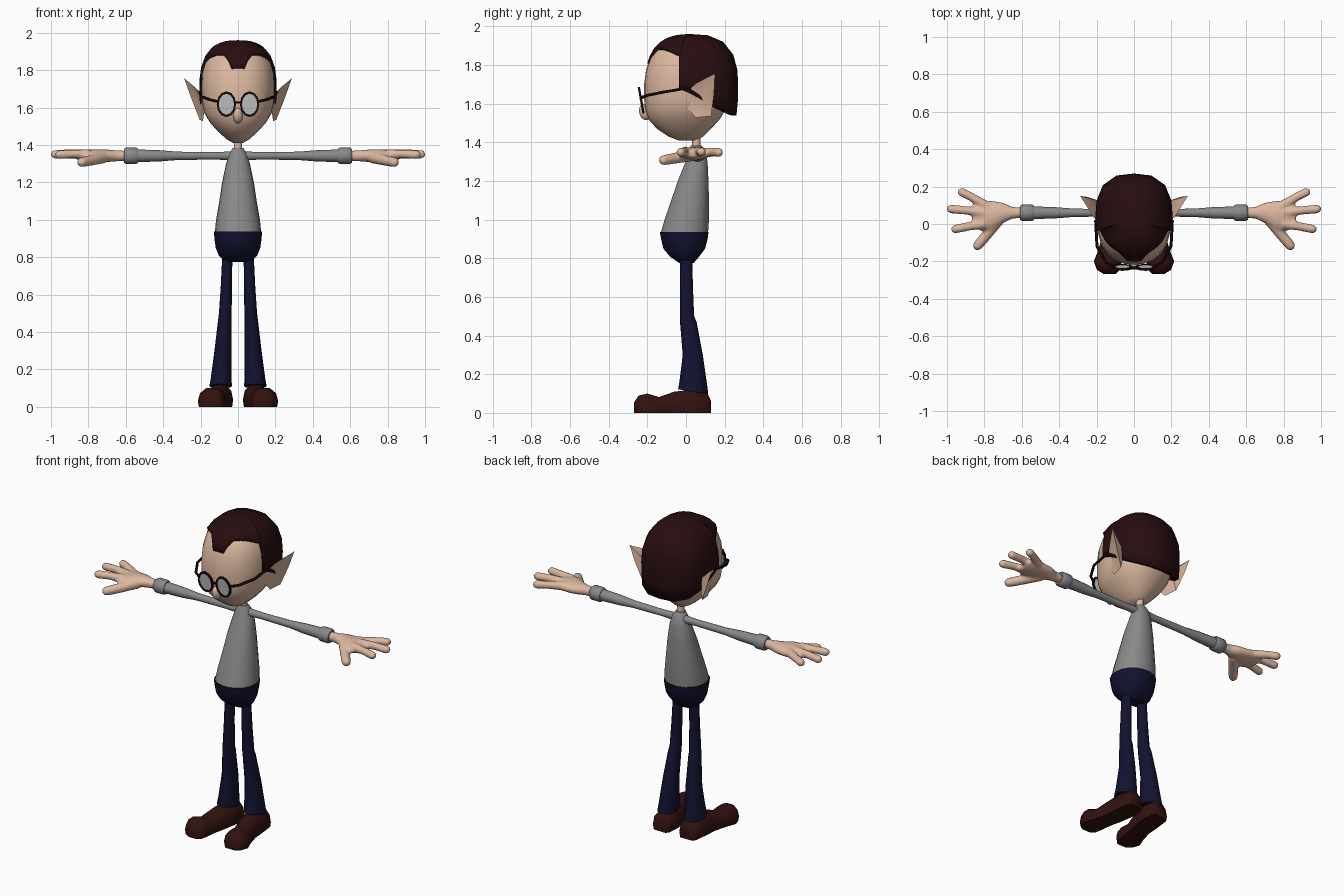
import bpy, bmesh, math
from mathutils import Vector

if "Cube" in bpy.data.objects:
    bpy.data.objects.remove(bpy.data.objects["Cube"])


def material(name, rgb):
    m = bpy.data.materials.new(name)
    m.diffuse_color = (*rgb, 1)
    m.use_nodes = True
    m.node_tree.nodes["Principled BSDF"].inputs["Base Color"].default_value = m.diffuse_color
    return m


SKIN = material("skin", (0.72, 0.48, 0.35))
HAIR = material("dark_hair", (0.020, 0.004, 0.005))
SHIRT = material("grey_cloth", (0.25, 0.25, 0.25))
PANTS = material("navy_cloth", (0.006, 0.006, 0.030))
SHOE = material("brown_leather", (0.032, 0.006, 0.005))
FRAME = material("black_frame", (0.012, 0.004, 0.004))
LENS = material("lens_glass", (0.60, 0.62, 0.62))


def finish(name, bm, mat, mirror=False, angle=50, mods=()):
    """Turn a bmesh into a named, smooth shaded object."""
    bmesh.ops.recalc_face_normals(bm, faces=bm.faces)
    me = bpy.data.meshes.new(name)
    bm.to_mesh(me)
    bm.free()
    me.shade_smooth()
    me.set_sharp_from_angle(angle=math.radians(angle))
    me.materials.append(mat)
    ob = bpy.data.objects.new(name, me)
    bpy.context.collection.objects.link(ob)
    for kind, props in mods:
        md = ob.modifiers.new(kind.title(), kind)
        for k, v in props.items():
            setattr(md, k, v)
    if mirror:
        ob.modifiers.new("Mirror", 'MIRROR')
    return ob


def loft(bm, rings):
    """Skin closed rings of points and cap both ends."""
    vs = [[bm.verts.new(p) for p in r] for r in rings]
    n = len(vs[0])
    for a, b in zip(vs, vs[1:]):
        for i in range(n):
            bm.faces.new((a[i], a[(i + 1) % n], b[(i + 1) % n], b[i]))
    bm.faces.new(vs[0])
    bm.faces.new(vs[-1])


def oval(c, u, v, n=16, p=2.0):
    """Superellipse ring around c with half axes u and v."""
    pts = []
    for i in range(n):
        a = math.tau * i / n
        s, t = math.cos(a), math.sin(a)
        k = (abs(s) ** p + abs(t) ** p) ** (-1 / p)
        pts.append(Vector(c) + Vector(u) * s * k + Vector(v) * t * k)
    return pts


def upright(rows, n=16, p=2.0):
    """Rings from rows of (z, half width, front y, back y)."""
    return [oval((0, (f + b) / 2, z), (w, 0, 0), (0, (b - f) / 2, 0), n, p)
            for z, w, f, b in rows]


def tube(bm, path, radii, n=10, round_tip=False):
    pts = [Vector(p) for p in path]
    radii = list(radii)
    if round_tip:
        d = (pts[-1] - pts[-2]).normalized()
        r, e = radii[-1], pts[-1]
        pts += [e + d * r * 0.6, e + d * r * 0.95]
        radii += [r * 0.8, r * 0.3]
    rings = []
    for i, c in enumerate(pts):
        d = (pts[min(i + 1, len(pts) - 1)] - pts[max(i - 1, 0)]).normalized()
        u = d.cross(Vector((0, 0, 1))).normalized()
        rings.append(oval(c, u * radii[i], u.cross(d) * radii[i], n))
    loft(bm, rings)


# Head, neck and nose
bm = bmesh.new()
loft(bm, upright([
    (1.41, .025, -.04, .05), (1.43, .06, -.09, .09), (1.47, .105, -.15, .13),
    (1.52, .15, -.195, .175), (1.57, .18, -.212, .205), (1.63, .193, -.217, .23),
    (1.70, .197, -.217, .245), (1.78, .193, -.206, .245), (1.84, .178, -.183, .23),
    (1.89, .148, -.152, .19), (1.92, .10, -.10, .14), (1.935, .03, -.02, .06)], 24, 2.3))
finish("head", bm, SKIN)

bm = bmesh.new()
loft(bm, upright([(1.34, .026, .03, .08), (1.38, .022, .032, .075), (1.44, .022, .03, .075)], 12))
finish("neck", bm, SKIN)

bm = bmesh.new()
bmesh.ops.create_uvsphere(bm, u_segments=12, v_segments=8, radius=1)
for v in bm.verts:
    v.co = Vector((v.co.x * .026, v.co.y * .03 - .213 + v.co.z * -.006, v.co.z * .042 + 1.557))
finish("nose", bm, SKIN)

# Hair cap: hairline points fanned down from the crown over a boxy skull
CENTRE = Vector((0, .03, 1.69))


def on_skull(d):
    rz = .27 if d.z > 0 else .36
    s = sum(abs(q) ** 2.7 for q in (d.x / .207, d.y / .24, d.z / rz))
    return CENTRE + d * s ** (-1 / 2.7)


half = [(.035, -.2, 1.81), (.055, -.19, 1.86), (.08, -.165, 1.895), (.115, -.135, 1.895),
        (.15, -.10, 1.885), (.185, -.035, 1.85), (.2, -.035, 1.68), (.2, .03, 1.65),
        (.19, .12, 1.60), (.16, .2, 1.56), (.09, .25, 1.54)]
line = [(0, -.2, 1.81)] + half + [(0, .265, 1.535)] + [(-x, y, z) for x, y, z in reversed(half)]
bm = bmesh.new()
UP = Vector((0, 0, 1))
crown = bm.verts.new(on_skull(UP))
cols = []
for p in line:
    d = (Vector(p) - CENTRE).normalized()
    cols.append([bm.verts.new(on_skull(UP.slerp(d, k / 7))) for k in range(1, 8)])
for a, b in zip(cols, cols[1:] + cols[:1]):
    bm.faces.new((crown, a[0], b[0]))
    for k in range(6):
        bm.faces.new((a[k], a[k + 1], b[k + 1], b[k]))
finish("hair", bm, HAIR, mods=[('SOLIDIFY', dict(thickness=.028, offset=-1))])

# Pointed ears: rim with a hollow in front and a swell behind
bm = bmesh.new()
rim = [bm.verts.new(p) for p in (
    (.19, .0, 1.65), (.225, .05, 1.705), (.288, .15, 1.757), (.25, .145, 1.65),
    (.205, .13, 1.535), (.188, .05, 1.528), (.18, .005, 1.58))]
hollow = bm.verts.new((.197, .075, 1.63))
swell = bm.verts.new((.175, .12, 1.65))
for a, b in zip(rim, rim[1:] + rim[:1]):
    bm.faces.new((a, b, hollow))
    bm.faces.new((b, a, swell))
finish("ear", bm, SKIN, mirror=True, angle=35)

# Spectacles: tilted oval rims, lenses, bridge and side arms
tilt = Vector((0, -.18, 1)).normalized()
eye = Vector((.062, -.232, 1.618))
bm = bmesh.new()
out = Vector((0, -.006, 0))
rings = [oval(eye + o, (w, 0, 0), tilt * h, 12) for o, w, h in
         ((out, .052, .070), (out, .041, .057), (-out, .041, .057), (-out, .052, .070))]
vs = [[bm.verts.new(p) for p in r] for r in rings]
for a, b in zip(vs, vs[1:] + vs[:1]):
    for i in range(12):
        bm.faces.new((a[i], a[(i + 1) % 12], b[(i + 1) % 12], b[i]))
tube(bm, [(0, -.235, 1.628), (.02, -.235, 1.626)], [.007, .007], 6)
tube(bm, [(.108, -.228, 1.632), (.15, -.205, 1.642), (.198, -.12, 1.66), (.205, .02, 1.683)],
     [.008, .008, .008, .008], 6)
finish("spectacle_frame", bm, FRAME, mirror=True, angle=30)

bm = bmesh.new()
loft(bm, [oval(eye + Vector((0, y, 0)), (.043, 0, 0), tilt * .059, 12) for y in (-.003, .003)])
finish("lens", bm, LENS, mirror=True, angle=30)

# Shirt body
bm = bmesh.new()
loft(bm, upright([
    (.925, .125, -.134, .115), (1.0, .117, -.112, .12), (1.1, .10, -.078, .12),
    (1.2, .085, -.043, .117), (1.3, .064, -.003, .112), (1.355, .046, .015, .10),
    (1.385, .028, .025, .08)], 18, 2.2))
finish("shirt", bm, SHIRT)

# Sleeve with cuff
bm = bmesh.new()
tube(bm, [(x, .06, 1.342) for x in (.02, .12, .32, .42, .54)], [.024, .020, .022, .030, .034], 12)
tube(bm, [(x, .06, 1.342) for x in (.535, .545, .60, .61)], [.038, .044, .044, .036], 12)
finish("sleeve", bm, SHIRT, mirror=True)

# Hand: palm, three fingers and a thumb blended together
bm = bmesh.new()
loft(bm, [oval((x, y, 1.342), (0, hy, 0), (0, 0, hz), 14) for x, y, hy, hz in (
    (.58, .06, .026, .026), (.65, .06, .032, .030), (.70, .06, .055, .034),
    (.76, .045, .080, .036), (.82, .045, .083, .030), (.865, .05, .055, .020))])
for path, radii in (
        ([(.78, .09, 1.345), (.87, .145, 1.35), (.92, .170, 1.348)], (.028, .023, .024)),
        ([(.80, .06, 1.35), (.90, .073, 1.355), (.978, .080, 1.35)], (.028, .023, .024)),
        ([(.80, .0, 1.35), (.88, -.012, 1.352), (.955, -.027, 1.348)], (.028, .023, .024)),
        ([(.72, .03, 1.335), (.785, -.055, 1.318), (.835, -.115, 1.308)], (.034, .029, .027))):
    tube(bm, path, radii, 10, True)
finish("hand", bm, SKIN, mirror=True, angle=180, mods=[
    ('REMESH', dict(mode='VOXEL', voxel_size=.008, use_smooth_shade=True)),
    ('SMOOTH', dict(factor=.5, iterations=4))])

# Trousers: seat and legs
bm = bmesh.new()
loft(bm, upright([
    (.775, .07, -.035, .04), (.81, .103, -.085, .07), (.85, .119, -.118, .10),
    (.90, .126, -.13, .113), (.937, .129, -.137, .118)], 18, 2.2))
finish("trouser_seat", bm, PANTS)

bm = bmesh.new()
loft(bm, [oval((x, y, z), (rx, 0, 0), (0, ry, -.012 if z < .2 else 0), 12)
          for z, x, rx, y, ry in (
    (.81, .057, .027, 0, .032), (.65, .062, .030, .002, .034), (.50, .068, .034, .005, .037),
    (.47, .070, .036, .012, .043), (.30, .080, .046, .035, .052), (.15, .090, .056, .038, .072),
    (.11, .093, .060, .037, .078))])
finish("trouser_leg", bm, PANTS, mirror=True)

# Shoes: flat soled sections from heel to toe, splayed outwards
bm = bmesh.new()
rings = []
for y, x, w, h in ((.13, .092, .045, .06), (.11, .092, .06, .105), (.03, .094, .068, .12),
                   (-.06, .105, .064, .11), (-.14, .125, .066, .082), (-.20, .140, .075, .10),
                   (-.245, .136, .062, .09), (-.268, .130, .032, .055)):
    shape = ((-.92, 0), (-1, .3), (-.85, .72), (-.4, 1), (.4, 1), (.85, .72), (1, .3), (.92, 0))
    rings.append([Vector((x + a * w, y, b * h)) for a, b in shape])
loft(bm, rings)
finish("shoe", bm, SHOE, mirror=True)
